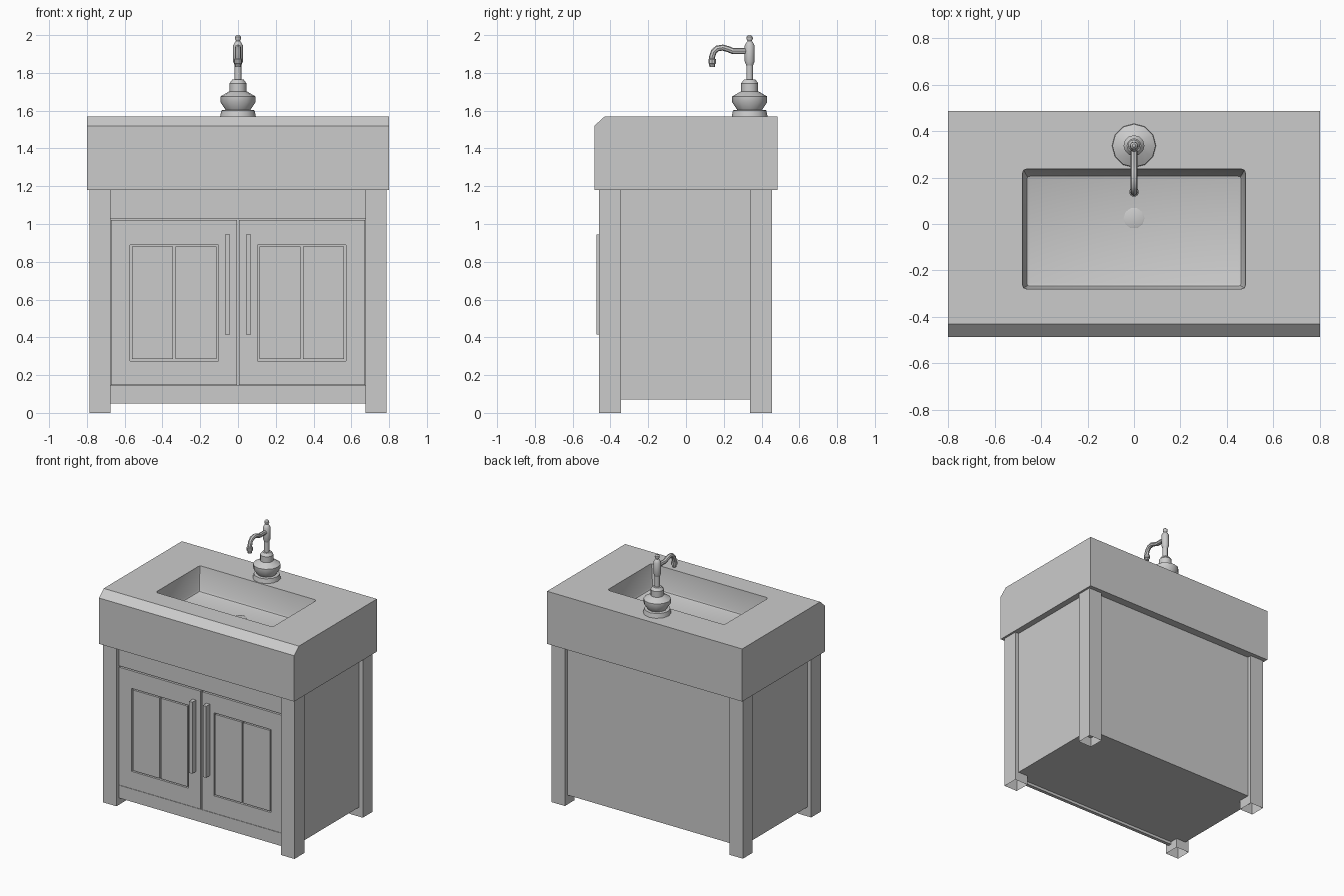
import bpy, bmesh, math

if "Cube" in bpy.data.objects:
    bpy.data.objects.remove(bpy.data.objects["Cube"])


def finish(name, bm, smooth=None):
    bmesh.ops.recalc_face_normals(bm, faces=bm.faces)
    me = bpy.data.meshes.new(name)
    bm.to_mesh(me)
    bm.free()
    ob = bpy.data.objects.new(name, me)
    bpy.context.collection.objects.link(ob)
    if smooth:
        smooth_by_angle(ob, smooth)
    return ob


def smooth_by_angle(ob, deg):
    bpy.ops.object.select_all(action='DESELECT')
    ob.select_set(True)
    bpy.context.view_layer.objects.active = ob
    bpy.ops.object.shade_smooth_by_angle(angle=math.radians(deg))


def add_box(bm, x0, x1, y0, y1, z0, z1, open_ends=False):
    v = [bm.verts.new((x, y, z)) for z in (z0, z1)
         for x, y in ((x0, y0), (x1, y0), (x1, y1), (x0, y1))]
    for i in range(4):
        j = (i + 1) % 4
        bm.faces.new((v[i], v[j], v[j + 4], v[i + 4]))
    if not open_ends:
        bm.faces.new(v[3::-1])
        bm.faces.new(v[4:])


def box(name, *dims, open_ends=False):
    bm = bmesh.new()
    add_box(bm, *dims, open_ends=open_ends)
    return finish(name, bm)


def lathe(name, profile, y, sides, smooth=35):
    bm = bmesh.new()
    rings = [[bm.verts.new((r * math.cos(math.tau * i / sides),
                            y + r * math.sin(math.tau * i / sides), z))
              for i in range(sides)] for r, z in profile]
    for a, b in zip(rings, rings[1:]):
        for i in range(sides):
            j = (i + 1) % sides
            bm.faces.new((a[i], a[j], b[j], b[i]))
    bm.faces.new(rings[0][::-1])
    bm.faces.new(rings[-1])
    return finish(name, bm, smooth)


# Countertop: stacked rectangles from the underside up, over the rim and into the basin
bm = bmesh.new()
levels = [(0.80, -0.485, 0.485, 1.18), (0.80, -0.485, 0.485, 1.52),
          (0.80, -0.43, 0.485, 1.57), (0.48, -0.28, 0.237, 1.57),
          (0.465, -0.272, 0.21, 1.39)]
rects = [[bm.verts.new(p) for p in ((-x, y0, z), (x, y0, z), (x, y1, z), (-x, y1, z))]
         for x, y0, y1, z in levels]
for a, b in zip(rects, rects[1:]):
    for i in range(4):
        j = (i + 1) % 4
        bm.faces.new((a[i], a[j], b[j], b[i]))
bm.faces.new(rects[0][::-1])
bm.faces.new(rects[-1])
rounded = [e for e in bm.edges if any(v in rects[-1] for v in e.verts)]
bmesh.ops.bevel(bm, geom=rounded, offset=0.018, segments=2, profile=0.5,
                affect='EDGES')
finish("countertop_basin", bm, 30)

# Basin drain
lathe("drain", [(0.045, 1.385), (0.045, 1.393), (0.04, 1.395)], 0.025, 10)

# Cabinet body and front rails
box("cabinet_body", -0.755, 0.755, -0.41, 0.425, 0.07, 1.18)
box("top_rail", -0.675, 0.675, -0.43, -0.405, 1.03, 1.18)
box("bottom_rail", -0.675, 0.675, -0.43, -0.405, 0.05, 0.145)

for side, s in (("left", -1), ("right", 1)):
    def mbox(x0, x1, *rest):
        return (*sorted((s * x0, s * x1)), *rest)

    # Legs, open at the foot
    for place, y0, y1 in (("front", -0.46, -0.345), ("back", 0.34, 0.455)):
        box(f"{place}_{side}_leg", *mbox(0.675, 0.785, y0, y1, 0, 1.18),
            open_ends=True)

    # Door frame with two planks separated by grooves
    bm = bmesh.new()
    for x0, x1, z0, z1 in ((0.005, 0.103, 0.147, 1.02), (0.572, 0.673, 0.147, 1.02),
                           (0.103, 0.572, 0.147, 0.275), (0.103, 0.572, 0.89, 1.02),
                           (0.113, 0.332, 0.284, 0.881), (0.344, 0.562, 0.284, 0.881)):
        add_box(bm, *mbox(x0, x1, -0.43, -0.408, z0, z1))
    bmesh.ops.remove_doubles(bm, verts=bm.verts, dist=1e-5)
    finish(f"{side}_door", bm)

    # Door handle
    box(f"{side}_handle", *mbox(0.043, 0.07, -0.473, -0.428, 0.415, 0.945))

# Tap: turned base, stem, collar and knob
TAP_Y = 0.337
lathe("tap_base", [(0.095, 1.568), (0.088, 1.602), (0.066, 1.604), (0.093, 1.645),
                   (0.093, 1.675), (0.05, 1.70), (0.045, 1.702), (0.045, 1.745),
                   (0.03, 1.765), (0.018, 1.766), (0.018, 1.85)], TAP_Y, 12)
lathe("tap_collar", [(0.018, 1.84), (0.026, 1.86), (0.026, 1.945), (0.015, 1.965),
                     (0.010, 1.968), (0.017, 1.98), (0.016, 1.991), (0.007, 2.0)],
      TAP_Y, 12)

# Spout swept along its bend
path = [(TAP_Y, 1.915), (0.25, 1.915), (0.225, 1.925), (0.195, 1.934),
        (0.165, 1.929), (0.147, 1.912), (0.138, 1.885), (0.138, 1.84)]
cu = bpy.data.curves.new("spout", 'CURVE')
cu.dimensions = '3D'
cu.bevel_depth = 0.016
cu.bevel_resolution = 2
cu.use_fill_caps = True
sp = cu.splines.new('POLY')
sp.points.add(len(path) - 1)
for p, (y, z) in zip(sp.points, path):
    p.co = (0, y, z, 1)
spout = bpy.data.objects.new("spout", cu)
bpy.context.collection.objects.link(spout)
bpy.ops.object.select_all(action='DESELECT')
spout.select_set(True)
bpy.context.view_layer.objects.active = spout
bpy.ops.object.convert(target='MESH')
smooth_by_angle(bpy.context.view_layer.objects.active, 40)

# Spout nozzle
lathe("nozzle", [(0.015, 1.832), (0.017, 1.848), (0.021, 1.85), (0.021, 1.872),
                 (0.016, 1.876)], 0.138, 10)
